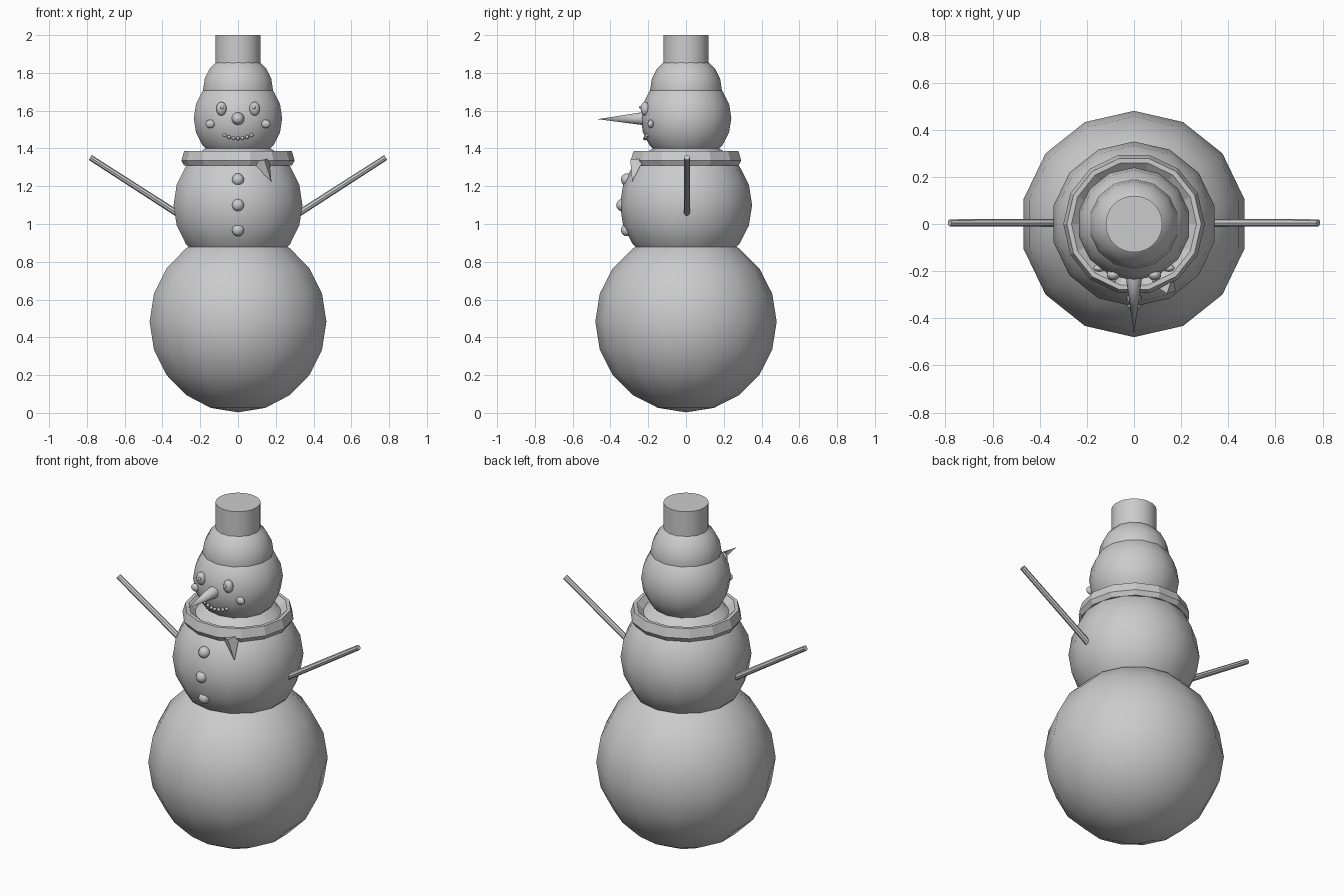
import bpy, bmesh, math
from mathutils import Vector

if "Cube" in bpy.data.objects:
    bpy.data.objects.remove(bpy.data.objects["Cube"], do_unlink=True)

grey = bpy.data.materials.new("plain grey")
grey.use_nodes = True
tone = (0.6, 0.6, 0.6, 1)
grey.diffuse_color = tone
grey.node_tree.nodes["Principled BSDF"].inputs["Base Color"].default_value = tone


def finish(name, angle=40):
    ob = bpy.context.object
    ob.name = ob.data.name = name
    ob.data.materials.append(grey)
    if angle:
        bpy.ops.object.shade_smooth_by_angle(angle=math.radians(angle))
    return ob


def ball(name, loc, size, segs=14, rings=10):
    bpy.ops.mesh.primitive_uv_sphere_add(segments=segs, ring_count=rings, radius=1, location=loc)
    ob = bpy.context.object
    ob.scale = size if isinstance(size, tuple) else (size,) * 3
    bpy.ops.object.transform_apply(location=False, rotation=False, scale=True)
    return finish(name, 60)


def taper(name, start, end, r1, r2, segs):
    a, b = Vector(start), Vector(end)
    bpy.ops.mesh.primitive_cone_add(vertices=segs, radius1=r1, radius2=r2,
                                    depth=(b - a).length, location=(a + b) / 2)
    bpy.context.object.rotation_euler = (b - a).to_track_quat("Z", "Y").to_euler()
    return finish(name)


def from_bmesh(name, bm):
    bmesh.ops.recalc_face_normals(bm, faces=bm.faces)
    me = bpy.data.meshes.new(name)
    bm.to_mesh(me)
    bm.free()
    me.materials.append(grey)
    ob = bpy.data.objects.new(name, me)
    bpy.context.collection.objects.link(ob)
    return ob


# Three snow balls
ball("lower_body", (0, 0, 0.483), 0.48)
ball("upper_body", (0, 0, 1.1), 0.35)
ball("head", (0, 0, 1.56), 0.24)

# Hat: round cap and straight crown
ball("hat_cap", (0, 0, 1.71), 0.19)
taper("hat_crown", (0, 0, 1.8), (0, 0, 2), 0.12, 0.12, 32)

# Scarf ring, turned from a closed profile
bm = bmesh.new()
profile = [(0.2, 1.33), (0.265, 1.387), (0.285, 1.387), (0.3, 1.335), (0.285, 1.31), (0.2, 1.31)]
verts = [bm.verts.new((r, 0, z)) for r, z in profile]
edges = [bm.edges.new((verts[i - 1], verts[i])) for i in range(len(verts))]
bmesh.ops.spin(bm, geom=verts + edges, cent=(0, 0, 0), axis=(0, 0, 1),
               angle=math.tau, steps=14, use_merge=True)
bmesh.ops.remove_doubles(bm, verts=bm.verts, dist=0.0005)
from_bmesh("scarf", bm)

# Scarf end, a small pointed wedge
bm = bmesh.new()
for p in [(0.07, -0.25, 1.325), (0.165, -0.22, 1.348), (0.14, -0.295, 1.34), (0.177, -0.285, 1.225)]:
    bm.verts.new(p)
bmesh.ops.convex_hull(bm, input=bm.verts)
from_bmesh("scarf_end", bm)

# Face
taper("nose", (0, -0.215, 1.558), (0, -0.468, 1.555), 0.036, 0, 16)
for side, x in (("left", 1), ("right", -1)):
    ball(side + "_eye", (x * 0.088, -0.215, 1.61), (0.028, 0.025, 0.037))
    ball(side + "_pupil", (x * 0.084, -0.239, 1.617), 0.009, 10, 8)
    ball(side + "_cheek", (x * 0.147, -0.187, 1.53), (0.025, 0.016, 0.022))
    taper(side + "_arm", (x * 0.32, 0.005, 1.055), (x * 0.782, 0.005, 1.352), 0.017, 0.015, 8)
for i in range(-3, 4):
    x = i * 0.024
    ball("mouth_stone", (x, -0.217 + abs(x) * 0.14, 1.453 + 3.2 * x * x), 0.01, 8, 6)

# Coat buttons
for z, y in ((1.235, -0.312), (1.1, -0.336), (0.968, -0.312)):
    ball("button", (0, y, z), 0.033, 10, 8)
